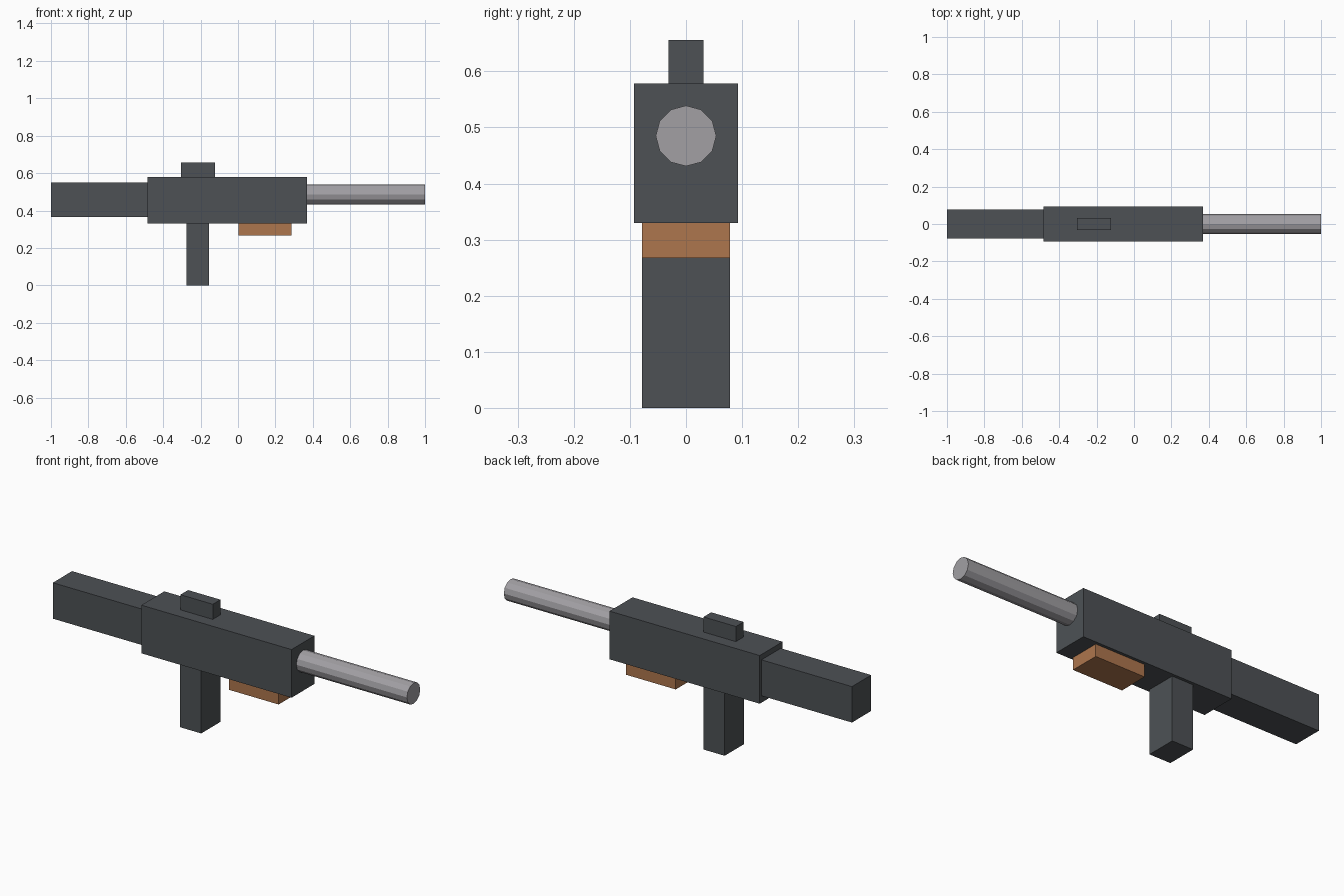
import bpy
import math

cube = bpy.data.objects.get("Cube")
if cube:
    bpy.data.objects.remove(cube, do_unlink=True)


def material(name, rgb):
    mat = bpy.data.materials.new(name)
    mat.use_nodes = True
    mat.diffuse_color = (*rgb, 1)
    mat.node_tree.nodes["Principled BSDF"].inputs["Base Color"].default_value = (*rgb, 1)
    return mat


dark = material("dark gunmetal", (0.075, 0.083, 0.091))
wood = material("brown wood", (0.42, 0.18, 0.075))
steel = material("light steel", (0.36, 0.35, 0.37))


def box(name, x, half_width, z, mat):
    """Block spanning the x and z ranges, centred on y."""
    centre = ((x[0] + x[1]) / 2, 0, (z[0] + z[1]) / 2)
    bpy.ops.mesh.primitive_cube_add(size=1, location=centre)
    obj = bpy.context.object
    obj.name = name
    obj.scale = (x[1] - x[0], 2 * half_width, z[1] - z[0])
    bpy.ops.object.transform_apply(location=False, rotation=False, scale=True)
    obj.data.materials.append(mat)
    return obj


# Blocky body parts
box("receiver", (-0.485, 0.37), 0.093, (0.33, 0.578), dark)
box("stock", (-1.0, -0.485), 0.078, (0.365, 0.55), dark)
box("grip", (-0.275, -0.155), 0.078, (0.0, 0.33), dark)
box("sight", (-0.306, -0.122), 0.031, (0.578, 0.656), dark)
box("fore_grip", (0.004, 0.286), 0.078, (0.267, 0.33), wood)

# Faceted barrel
bpy.ops.mesh.primitive_cylinder_add(
    vertices=12, radius=0.054, depth=0.63,
    location=(0.685, 0, 0.485), rotation=(0, math.pi / 2, 0))
barrel = bpy.context.object
barrel.name = "barrel"
barrel.data.materials.append(steel)
